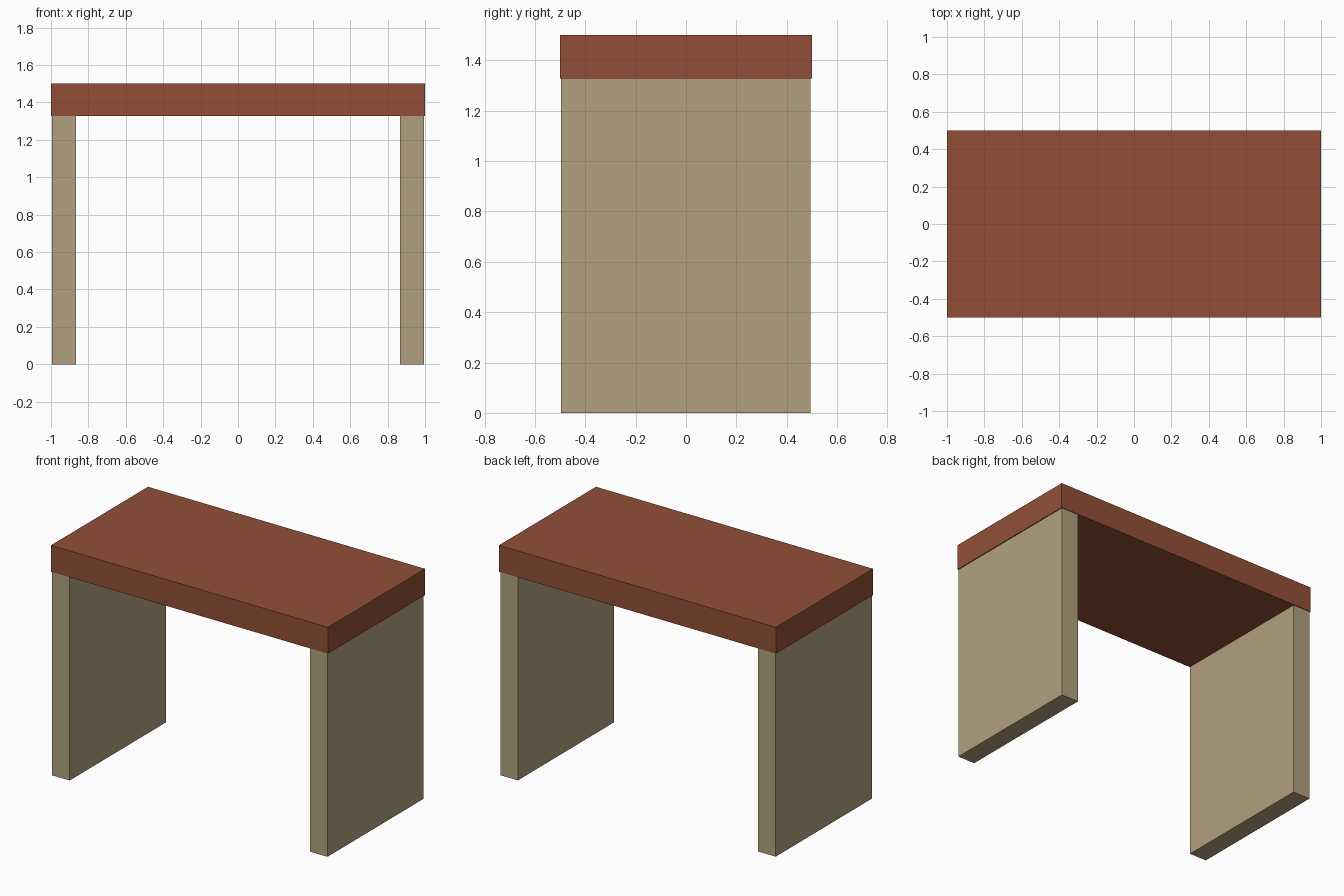
import bpy

if "Cube" in bpy.data.objects:
    bpy.data.objects.remove(bpy.data.objects["Cube"])


def material(name, colour):
    mat = bpy.data.materials.new(name)
    mat.diffuse_color = (*colour, 1.0)
    mat.use_nodes = True
    mat.node_tree.nodes["Principled BSDF"].inputs["Base Color"].default_value = mat.diffuse_color
    return mat


def box(name, lo, hi, mat):
    """Axis-aligned box between two corners."""
    centre = [(a + b) / 2 for a, b in zip(lo, hi)]
    bpy.ops.mesh.primitive_cube_add(size=1, location=centre)
    obj = bpy.context.object
    obj.name = name
    obj.scale = [b - a for a, b in zip(lo, hi)]
    bpy.ops.object.transform_apply(location=False, rotation=False, scale=True)
    obj.data.materials.append(mat)
    return obj


red_brown = material("red_brown", (0.285, 0.078, 0.038))
tan = material("tan", (0.445, 0.352, 0.209))

TOP_UNDERSIDE = 1.328

# Thick table top
box("table_top", (-1, -0.5, TOP_UNDERSIDE), (1, 0.5, 1.5), red_brown)

# Slab legs, very slightly inset from the top's ends
for name, x0, x1 in (("left_leg", -0.994, -0.867), ("right_leg", 0.867, 0.994)):
    box(name, (x0, -0.497, 0), (x1, 0.495, TOP_UNDERSIDE), tan)
